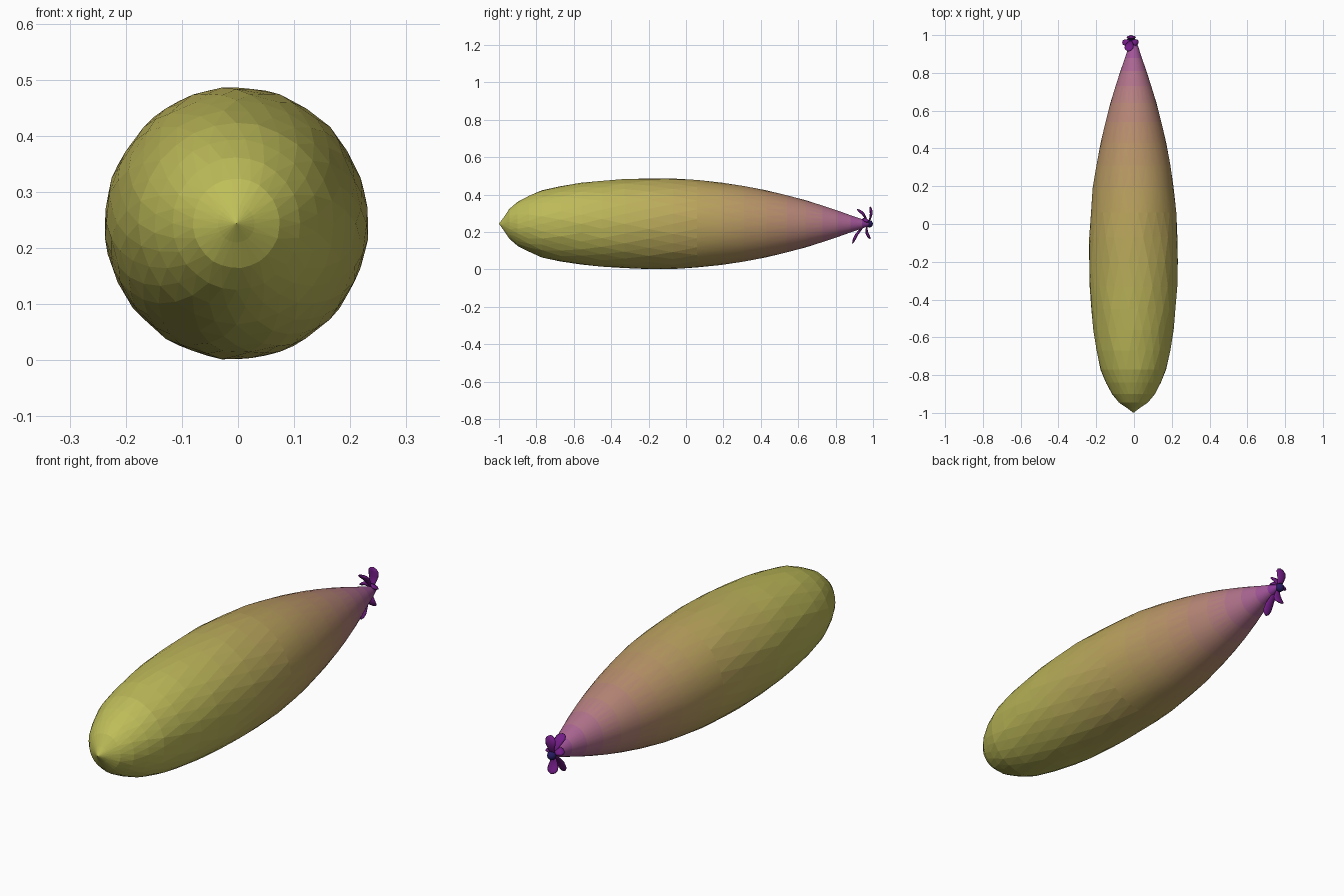
import bpy, bmesh, math, random
from mathutils import Vector, Matrix

if "Cube" in bpy.data.objects:
    bpy.data.objects.remove(bpy.data.objects["Cube"])

random.seed(4)
CX, CZ = -0.003, 0.244


def material(name, rgb):
    m = bpy.data.materials.new(name)
    m.diffuse_color = (*rgb, 1)
    m.use_nodes = True
    m.node_tree.nodes["Principled BSDF"].inputs["Base Color"].default_value = m.diffuse_color
    return m


def lerp_table(table, y):
    for a, b in zip(table, table[1:]):
        if y <= b[0]:
            t = (y - a[0]) / (b[0] - a[0])
            return [p + (q - p) * t for p, q in zip(a[1:], b[1:])]
    return list(table[-1][1:])


def add_object(name, bm, mats):
    bmesh.ops.recalc_face_normals(bm, faces=bm.faces)
    mesh = bpy.data.meshes.new(name)
    bm.to_mesh(mesh)
    bm.free()
    for m in mats:
        mesh.materials.append(m)
    ob = bpy.data.objects.new(name, mesh)
    bpy.context.collection.objects.link(ob)
    return ob


# Fruit body: staggered rings, faceted at the blunt end, smooth at the flower end
profile = [(-0.975, 0.034), (-0.945, 0.08), (-0.90, 0.118), (-0.84, 0.151),
           (-0.77, 0.180), (-0.67, 0.202), (-0.56, 0.219), (-0.45, 0.231),
           (-0.33, 0.239), (-0.20, 0.243), (-0.07, 0.242), (0.06, 0.235),
           (0.19, 0.222), (0.31, 0.203), (0.43, 0.179), (0.54, 0.153),
           (0.64, 0.126), (0.73, 0.098), (0.81, 0.071), (0.88, 0.046),
           (0.94, 0.026), (0.975, 0.012)]
colours = [(-1, 0.52, 0.52, 0.10), (-0.4, 0.50, 0.46, 0.10), (0.1, 0.49, 0.36, 0.11),
           (0.5, 0.48, 0.27, 0.15), (0.75, 0.46, 0.19, 0.24), (0.9, 0.38, 0.10, 0.32),
           (1, 0.20, 0.01, 0.32)]
BANDS, SIDES = 32, 28
skin = [material(f"skin_{i}", lerp_table(colours, -1 + 2 * (i + 0.5) / BANDS))
        for i in range(BANDS)]

bm = bmesh.new()
rings = []
for k, (y, r) in enumerate(profile):
    ring = []
    for i in range(SIDES):
        a = 2 * math.pi * (i + 0.5 * (k % 2)) / SIDES
        rr = r * (1 + random.uniform(-0.012, 0.004) * (y < 0.3))
        ring.append(bm.verts.new((CX + 0.97 * rr * math.cos(a), y, CZ + rr * math.sin(a))))
    rings.append(ring)
for k in range(len(rings) - 1):
    a, b = rings[k], rings[k + 1]
    for i in range(SIDES):
        j = (i + 1) % SIDES
        if k % 2 == 0:
            bm.faces.new((a[i], a[j], b[i]))
            bm.faces.new((a[j], b[j], b[i]))
        else:
            bm.faces.new((a[i], b[j], b[i]))
            bm.faces.new((a[i], a[j], b[j]))
for ring, y in ((rings[0], -1.0), (rings[-1], 0.985)):
    tip = bm.verts.new((CX, y, CZ))
    for i in range(SIDES):
        bm.faces.new((ring[i], ring[(i + 1) % SIDES], tip))
for f in bm.faces:
    y = f.calc_center_median().y
    f.material_index = min(BANDS - 1, int((y + 1) / 2 * BANDS))
    f.smooth = y > 0.1
add_object("fruit_body", bm, skin)

# Flower petals: thin rounded blades fanning from the narrow tip
violet = material("petal_violet", (0.17, 0.012, 0.24))
centre = Vector((-0.015, 0.97, CZ))


def petal(name, end, width):
    end = Vector(end)
    axis = end - centre
    side = Vector((1, 0, 0))
    side = (side - axis * side.dot(axis) / axis.length_squared).normalized()
    normal = axis.normalized().cross(side)
    bm = bmesh.new()
    outline = [(0, 0.25), (0.3, 0.6), (0.6, 0.95), (0.8, 1), (0.93, 0.7), (1, 0.2)]
    rows = []
    for t, w in outline:
        p = centre + axis * t + normal * 0.012 * math.sin(math.pi * t)
        rows.append([bm.verts.new(p + side * width * w * math.cos(q) +
                                  normal * 0.008 * w * math.sin(q))
                     for q in [math.tau * i / 8 for i in range(8)]])
    for a, b in zip(rows, rows[1:]):
        for i in range(8):
            bm.faces.new((a[i], a[(i + 1) % 8], b[(i + 1) % 8], b[i]))
    bm.faces.new(rows[0])
    bm.faces.new(rows[-1])
    for f in bm.faces:
        f.smooth = True
    add_object(name, bm, [violet])


for n, (end, w) in enumerate([((-0.015, 0.985, 0.337), 0.026), ((-0.03, 0.915, 0.322), 0.024),
                              ((-0.015, 0.985, 0.163), 0.026), ((-0.01, 0.89, 0.139), 0.022),
                              ((-0.058, 0.95, 0.262), 0.02), ((0.018, 0.95, 0.262), 0.02)]):
    petal(f"petal_{n + 1}", end, w)

# Dark flower centre
bm = bmesh.new()
bmesh.ops.create_icosphere(bm, subdivisions=2, radius=1,
                           matrix=Matrix.Translation((-0.015, 0.98, CZ)) @
                           Matrix.Diagonal((0.02, 0.02, 0.02, 1)))
for f in bm.faces:
    f.smooth = True
add_object("flower_centre", bm, [material("centre_blue", (0.02, 0.01, 0.12))])
